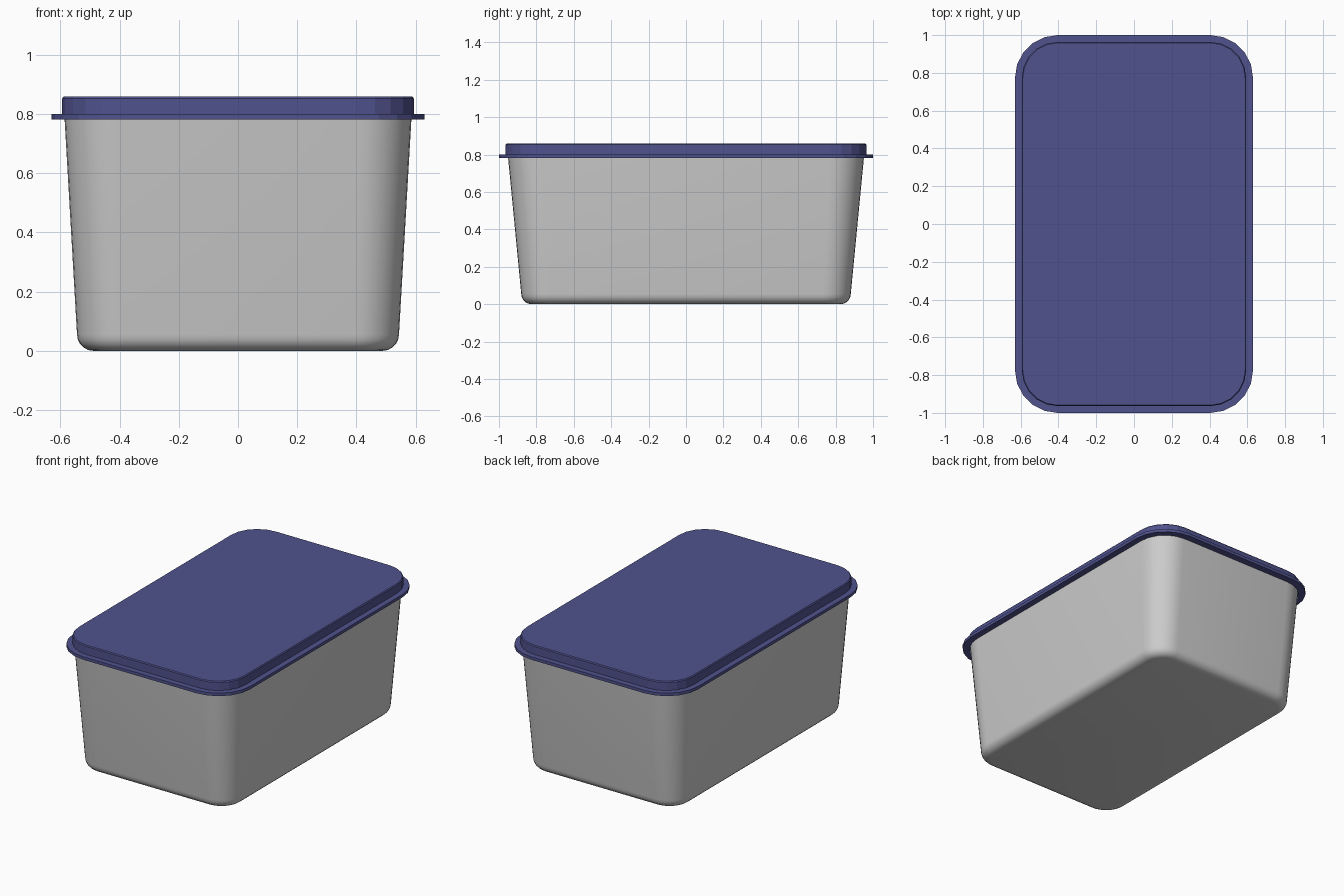
import bpy, bmesh, math

if "Cube" in bpy.data.objects:
    bpy.data.objects.remove(bpy.data.objects["Cube"])

BLUE = bpy.data.materials.new("lid_blue")
BLUE.diffuse_color = (0.08, 0.085, 0.27, 1)
BLUE.use_nodes = True
BLUE.node_tree.nodes["Principled BSDF"].inputs["Base Color"].default_value = BLUE.diffuse_color


def ring(bm, hx, hy, r, z, seg):
    """Rounded-rectangle loop of vertices."""
    verts = []
    for q, (sx, sy) in enumerate([(1, 1), (-1, 1), (-1, -1), (1, -1)]):
        for i in range(seg + 1):
            a = math.pi / 2 * (q + i / seg)
            verts.append(bm.verts.new((sx * (hx - r) + r * math.cos(a),
                                       sy * (hy - r) + r * math.sin(a), z)))
    return verts


def loft(name, sections, seg):
    """Skin a stack of rounded rectangles (half x, half y, radius, z), capped at both ends."""
    bm = bmesh.new()
    rings = [ring(bm, *s, seg) for s in sections]
    n = len(rings[0])
    for a, b in zip(rings, rings[1:]):
        for i in range(n):
            j = (i + 1) % n
            bm.faces.new((a[i], a[j], b[j], b[i]))
    bm.faces.new(rings[0])
    bm.faces.new(rings[-1])
    bmesh.ops.recalc_face_normals(bm, faces=bm.faces)
    me = bpy.data.meshes.new(name)
    bm.to_mesh(me)
    bm.free()
    ob = bpy.data.objects.new(name, me)
    bpy.context.collection.objects.link(ob)
    return ob


# Tapered tub: rounded foot, outer wall, rim, then inner wall and floor
F, T = 0.055, 0.02
outer = []
for k in range(6):
    a = math.pi / 2 * k / 5
    d = F * (1 - math.sin(a))
    outer.append((0.544 - d, 0.881 - d, 0.15 - d, F * (1 - math.cos(a))))
outer.append((0.587, 0.953, 0.18, 0.80))
inner = [(x - T, y - T, r - T, z + (T if z < 0.5 else 0)) for x, y, r, z in reversed(outer)]
tub = loft("container_tub", outer + inner, 8)
bpy.context.view_layer.objects.active = tub
tub.select_set(True)
bpy.ops.object.shade_smooth_by_angle(angle=math.radians(40))

# Lid: hollow underside, wide thin flange, raised cap with a small chamfer
lid = loft("lid", [
    (0.589, 0.956, 0.185, 0.835),
    (0.589, 0.956, 0.185, 0.782),
    (0.63, 1.0, 0.225, 0.782),
    (0.63, 1.0, 0.225, 0.801),
    (0.594, 0.964, 0.19, 0.801),
    (0.594, 0.964, 0.19, 0.853),
    (0.589, 0.959, 0.185, 0.859),
], 5)
lid.data.materials.append(BLUE)
